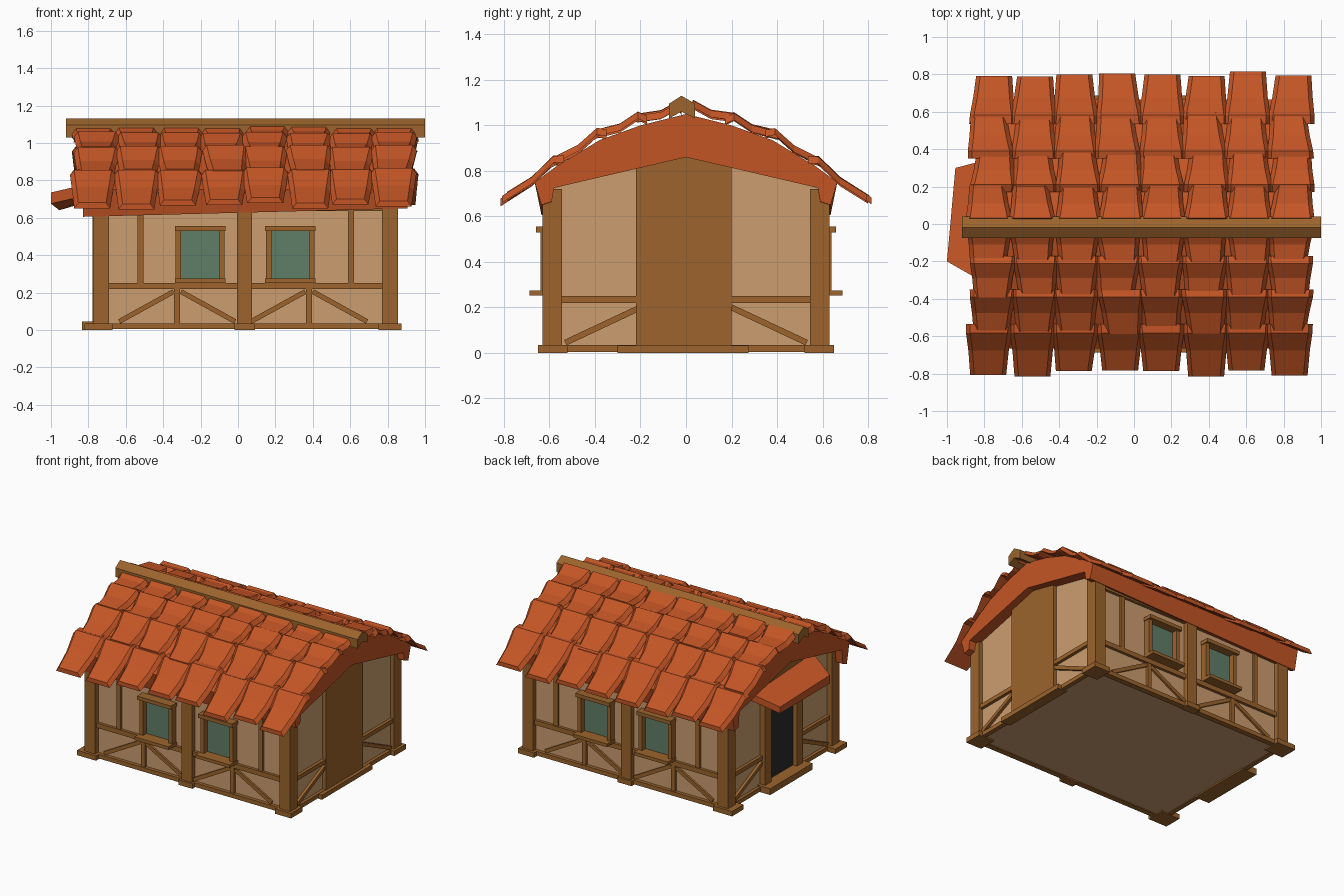
import bpy, bmesh, math, random
from mathutils import Vector

if "Cube" in bpy.data.objects:
    bpy.data.objects.remove(bpy.data.objects["Cube"])

random.seed(4)


def mat(name, hexcol):
    lin = []
    for i in (0, 2, 4):
        c = int(hexcol[i:i + 2], 16) / 255
        lin.append(c / 12.92 if c <= 0.04045 else ((c + 0.055) / 1.055) ** 2.4)
    m = bpy.data.materials.new(name)
    m.diffuse_color = (*lin, 1)
    m.use_nodes = True
    m.node_tree.nodes["Principled BSDF"].inputs["Base Color"].default_value = m.diffuse_color
    return m


PLASTER = mat("cream plaster", "CC9E6F")
WOOD = mat("brown timber", "9C642C")
RED = mat("red roof", "C45525")
GLASS = mat("green glass", "607E68")
DARK = mat("dark door", "2C2C2E")


def finish(bm, name, m):
    bmesh.ops.recalc_face_normals(bm, faces=bm.faces)
    me = bpy.data.meshes.new(name)
    bm.to_mesh(me)
    bm.free()
    me.materials.append(m)
    ob = bpy.data.objects.new(name, me)
    bpy.context.collection.objects.link(ob)
    return ob


def loft(bm, sections):
    """Closed tube through matching cross-sections, capped at both ends."""
    rings = [[bm.verts.new(p) for p in s] for s in sections]
    n = len(rings[0])
    for a, b in zip(rings, rings[1:]):
        for i in range(n):
            j = (i + 1) % n
            bm.faces.new((a[i], a[j], b[j], b[i]))
    bm.faces.new(rings[0])
    bm.faces.new(rings[-1])


def box(name, m, x0, x1, y0, y1, z0, z1):
    bm = bmesh.new()
    loft(bm, [[(x, y0, z0), (x, y1, z0), (x, y1, z1), (x, y0, z1)] for x in (x0, x1)])
    return finish(bm, name, m)


def prism_x(name, m, profile, x0, x1):
    bm = bmesh.new()
    loft(bm, [[(x, y, z) for y, z in profile] for x in (x0, x1)])
    return finish(bm, name, m)


def brace(name, a, b, w, depth):
    """Diagonal strut on a wall: runs from a to b, w wide, extruded by depth."""
    a, b, d = Vector(a), Vector(b), Vector(depth)
    side = (b - a).cross(d).normalized() * w / 2
    bm = bmesh.new()
    loft(bm, [[p - side, p + side, p + side + d, p - side + d] for p in (a, b)])
    return finish(bm, name, WOOD)


XL, XR, YW = -0.735, 0.825, 0.595   # wall planes

# plaster body with gables
prism_x("walls", PLASTER, [(-YW, 0.01), (YW, 0.01), (YW, 0.72), (0, 0.88), (-YW, 0.72)], XL, XR)

for s in (-1, 1):
    def sbox(name, m, x0, x1, d0, d1, z0, z1):
        return box(name, m, x0, x1, *sorted((s * d0, s * d1)), z0, z1)

    # corner posts and feet
    sbox("left_corner_post", WOOD, -0.775, -0.69, 0.545, 0.63, 0, 0.72)
    sbox("right_corner_post", WOOD, 0.77, 0.855, 0.545, 0.63, 0, 0.72)
    sbox("left_post_foot", WOOD, -0.82, -0.67, 0.52, 0.65, 0, 0.035)
    sbox("right_post_foot", WOOD, 0.75, 0.875, 0.52, 0.65, 0, 0.035)
    # long wall framing
    sbox("middle_post", WOOD, -0.005, 0.075, 0.58, 0.63, 0, 0.68)
    sbox("middle_post_foot", WOOD, -0.02, 0.09, 0.58, 0.645, 0, 0.035)
    sbox("bottom_rail", WOOD, -0.7, 0.78, 0.58, 0.62, 0.005, 0.035)
    sbox("middle_rail", WOOD, -0.7, 0.78, 0.58, 0.615, 0.218, 0.252)
    sbox("wall_plate", WOOD, -0.7, 0.78, 0.58, 0.615, 0.635, 0.70)
    for x in (-0.52, 0.605):
        sbox("upper_stud", WOOD, x - 0.016, x + 0.016, 0.58, 0.61, 0.25, 0.66)
    for x in (-0.325, 0.38):
        sbox("lower_stud", WOOD, x - 0.016, x + 0.016, 0.58, 0.612, 0.03, 0.23)
        for e in (-1, 1):
            brace("wall_brace", (x + e * 0.31, s * 0.585, 0.045), (x + e * 0.02, s * 0.585, 0.205),
                  0.026, (0, s * 0.024, 0))
    # windows
    for x in (-0.203, 0.28):
        sbox("window_glass", GLASS, x - 0.105, x + 0.105, 0.594, 0.601, 0.26, 0.54)
        sbox("window_sill", WOOD, x - 0.135, x + 0.135, 0.58, 0.688, 0.252, 0.275)
        sbox("window_head", WOOD, x - 0.135, x + 0.135, 0.58, 0.66, 0.53, 0.556)
        for e in (-1, 1):
            sbox("window_jamb", WOOD, *sorted((x + e * 0.102, x + e * 0.13)), 0.58, 0.64, 0.27, 0.535)
    # gable end framing
    for end, xw, o in (("left", XL, -1), ("right", XR, 1)):
        x0, x1 = sorted((xw - o * 0.01, xw + o * 0.022))
        sbox(end + "_end_rail", WOOD, x0, x1, 0.19, 0.56, 0.22, 0.25)
        sbox(end + "_end_bottom_rail", WOOD, x0, x1, 0.19, 0.56, 0.005, 0.035)
        brace(end + "_end_brace", (xw, s * 0.53, 0.045), (xw, s * 0.2, 0.2), 0.026, (o * 0.02, 0, 0))

# broad timber panel at the right end and its base board
prism_x("end_panel", WOOD, [(-0.22, 0), (0.2, 0), (0.2, 0.83), (0, 0.875), (-0.22, 0.83)], 0.8, 0.852)
box("end_panel_base", WOOD, 0.8, 0.875, -0.3, 0.275, 0, 0.033)

# doorway at the left end
for y in (-0.18, 0.18):
    box("door_jamb", WOOD, -0.778, -0.72, y - 0.035, y + 0.035, 0, 0.82)
box("door_lintel", WOOD, -0.778, -0.72, -0.2, 0.2, 0.6, 0.84)
box("door", DARK, -0.745, -0.738, -0.15, 0.15, 0.03, 0.6)
box("door_step", WOOD, -0.835, -0.72, -0.24, 0.24, 0, 0.045)

# slightly crooked door canopy
bm = bmesh.new()
loft(bm, [[(-0.72, 0.36, 0.71), (-0.72, 0.36, 0.76), (-0.72, -0.36, 0.80), (-0.72, -0.36, 0.74)],
          [(-0.955, 0.30, 0.64), (-0.955, 0.30, 0.685), (-1.0, -0.20, 0.735), (-1.0, -0.20, 0.675)]])
finish(bm, "door_canopy", RED)

# thick roof shell, its eaves sag toward the left
half = [(0.2, 1.0), (0.38, 0.935), (0.57, 0.82), (0.665, 0.75), (0.635, 0.65), (0.59, 0.665), (0.58, 0.725)]
prof = [(0, 1.05)] + half + [(0, 0.86)] + [(-y, z) for y, z in reversed(half)]
roof = prism_x("roof_shell", RED, prof, -0.83, 0.905)
for v in roof.data.vertices:
    if v.co.x < 0 and v.co.z < 0.67:
        v.co.z -= 0.045

# roof tiles: broad raised upper lip, narrowing toward the eaves
ROWS = [(0.02, 1.075), (0.2, 1.025), (0.38, 0.955), (0.57, 0.835), (0.785, 0.675)]
SECTIONS = [(-0.16, 0.0, 0.124), (0.06, 0.034, 0.122), (0.5, 0.012, 0.108), (1.03, 0.026, 0.096)]
bm = bmesh.new()
for s in (-1, 1):
    for r, ((y0, z0), (y1, z1)) in enumerate(zip(ROWS, ROWS[1:])):
        for c in range(8):
            cx = -0.765 + c * 0.229 + random.uniform(-0.012, 0.012)
            lift = random.uniform(-0.006, 0.008)
            grow = random.uniform(-0.04, 0.11)
            skew = random.uniform(-0.012, 0.012)
            rings = []
            for t, h, w in SECTIONS:
                if r == 0 and t < 0:
                    t = 0
                if t > 1:
                    t += grow
                y, z = s * (y0 + (y1 - y0) * t), z0 + (z1 - z0) * t + h + lift
                x = cx + skew * t
                rings.append([(x - w, y, z - 0.03), (x + w, y, z - 0.03),
                              (x + w - 0.022, y, z), (x - w + 0.022, y, z)])
            loft(bm, rings)
finish(bm, "roof_tiles", RED)

# ridge beam
prism_x("ridge_beam", WOOD, [(-0.02, 1.13), (0.04, 1.095), (0.04, 1.03), (-0.02, 1.06),
                             (-0.075, 1.03), (-0.075, 1.095)], -0.92, 1.0)
